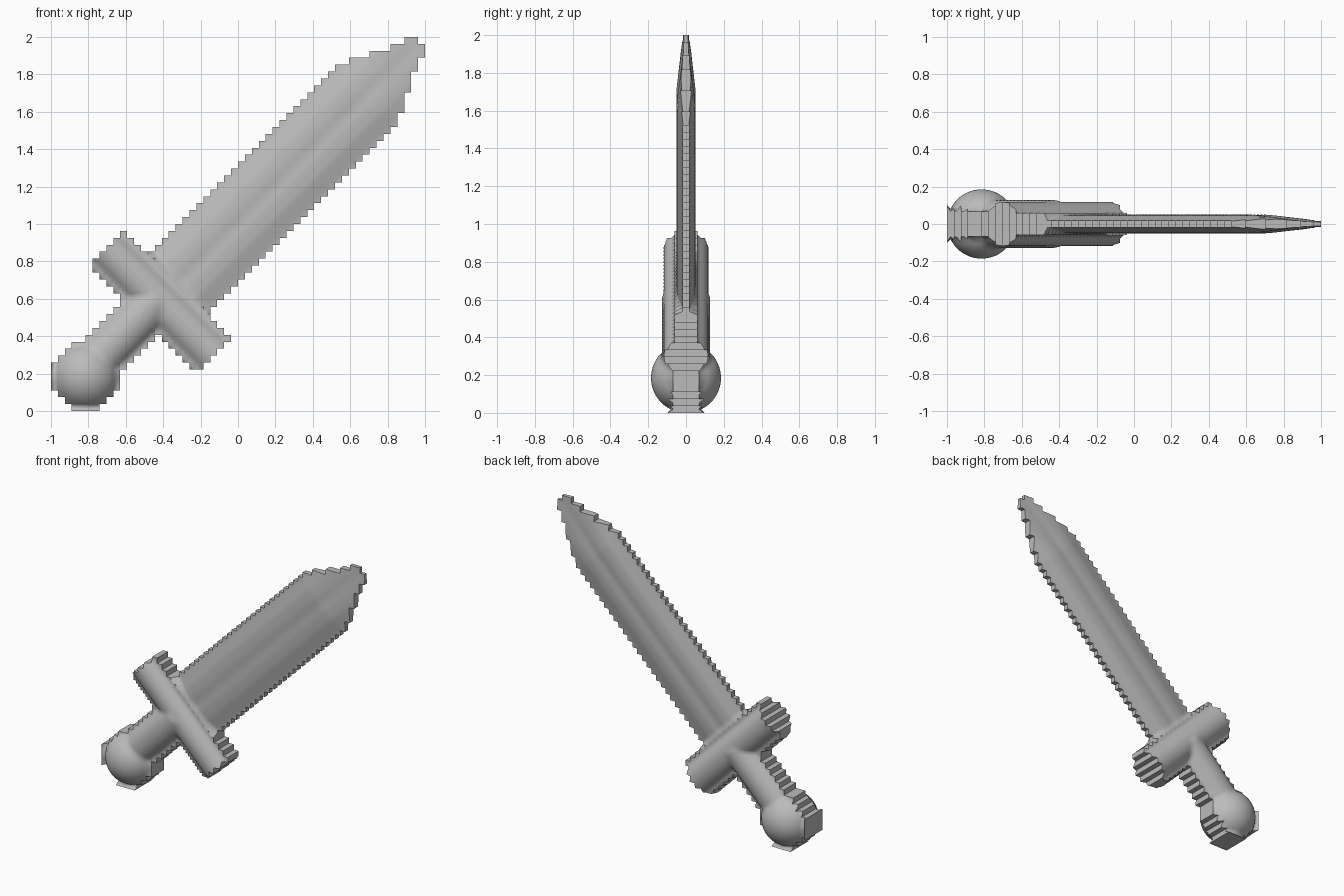
import bpy, bmesh, math

cube = bpy.data.objects.get("Cube")
if cube:
    bpy.data.objects.remove(cube, do_unlink=True)

CELLS = 54               # stepped outline cells along each side
SIZE = 2 / CELLS
SUB = 2                  # surface divisions per cell
POMMEL = (-0.815, 0.185)
GUARD_U = -0.587         # guard position along the sword axis

steel = bpy.data.materials.new("grey_steel")
steel.use_nodes = True
GREY = (0.5, 0.5, 0.5, 1)
steel.diffuse_color = GREY
steel.node_tree.nodes["Principled BSDF"].inputs["Base Color"].default_value = GREY


def axes(x, z):
    """Distance along and across the diagonal sword axis."""
    return (x + z - 1) / math.sqrt(2), (z - x - 1) / math.sqrt(2)


def ramp(points, t):
    """Piecewise linear profile."""
    if t <= points[0][0]:
        return points[0][1]
    for (a, p), (b, q) in zip(points, points[1:]):
        if t <= b:
            return p + (q - p) * (t - a) / (b - a)
    return points[-1][1]


def dome(radius, d):
    return math.sqrt(max(radius * radius - d * d, 0))


BLADE_WIDTH = [(-0.6, 0.212), (0.9, 0.214), (0.976, 0.226),
               (1.14, 0.14), (1.26, 0.085), (1.37, 0.056)]
BLADE_SECTION = [(0, 0.045), (0.06, 0.05), (0.12, 0.045), (0.215, 0.018)]
TIP_TAPER = [(0.95, 1), (1.37, 0.25)]


def part_at(x, z):
    """Which part of the sword covers this point of the outline."""
    u, v = axes(x, z)
    if math.dist((x, z), POMMEL) < 0.183:
        return "pommel"
    if abs(u - GUARD_U) < 0.125 and abs(v) < 0.4:
        return "guard"
    if -1.15 < u < GUARD_U and -0.105 < v < 0.145:
        return "handle"
    if GUARD_U < u < 1.37 and abs(v) < ramp(BLADE_WIDTH, u):
        return "blade"
    return None


def half_thickness(x, z):
    """Swollen surface height over the outline."""
    u, v = axes(x, z)
    h = 0.015
    if u > GUARD_U:
        h = max(ramp(BLADE_SECTION, abs(v)) * ramp(TIP_TAPER, u), 0.01)
    if abs(u - GUARD_U) < 0.145 and abs(v) < 0.44:
        h = max(h, dome(0.118, u - GUARD_U), 0.06)
    if -1.15 < u < GUARD_U and abs(v - 0.02) < 0.155:
        h = max(h, dome(0.128, v - 0.02), 0.062)
    d = math.dist((x, z), POMMEL)
    if d < 0.23:
        h = max(h, dome(0.185, d), 0.068)
        if x < -0.99 or z < 0.01:      # flared rim at the pommel end
            h = 0.1
    return h


cells = {}
for i in range(CELLS):
    for j in range(CELLS):
        part = part_at(-1 + (i + 0.5) * SIZE, (j + 0.5) * SIZE)
        if part:
            cells[i, j] = part


def build_part(name):
    bm = bmesh.new()
    cache = {}

    def vert(a, b, side):
        key = (a, b, side)
        if key not in cache:
            x, z = -1 + a * SIZE / SUB, b * SIZE / SUB
            cache[key] = bm.verts.new((x, side * half_thickness(x, z), z))
        return cache[key]

    for (i, j), part in cells.items():
        if part != name:
            continue
        # front and back skins
        for a in range(i * SUB, (i + 1) * SUB):
            for b in range(j * SUB, (j + 1) * SUB):
                ring = [(a, b), (a + 1, b), (a + 1, b + 1), (a, b + 1)]
                for side in (-1, 1):
                    loop = ring if side < 0 else ring[::-1]
                    bm.faces.new([vert(*p, side) for p in loop]).smooth = True
        # stepped rim walls along the outer outline
        a, b = i * SUB, j * SUB
        for di, dj in ((0, -1), (1, 0), (0, 1), (-1, 0)):
            if (i + di, j + dj) in cells:
                continue
            start = {(0, -1): (a, b), (1, 0): (a + SUB, b),
                     (0, 1): (a + SUB, b + SUB), (-1, 0): (a, b + SUB)}[di, dj]
            for k in range(SUB):
                p = (start[0] - dj * k, start[1] + di * k)
                q = (p[0] - dj, p[1] + di)
                wall = bm.faces.new([vert(*q, -1), vert(*p, -1),
                                     vert(*p, 1), vert(*q, 1)])
                for edge in wall.edges:
                    edge.smooth = False

    mesh = bpy.data.meshes.new(name)
    bm.to_mesh(mesh)
    bm.free()
    mesh.materials.append(steel)
    obj = bpy.data.objects.new(name, mesh)
    bpy.context.collection.objects.link(obj)


for part_name in ("blade", "guard", "handle", "pommel"):
    build_part(part_name)
